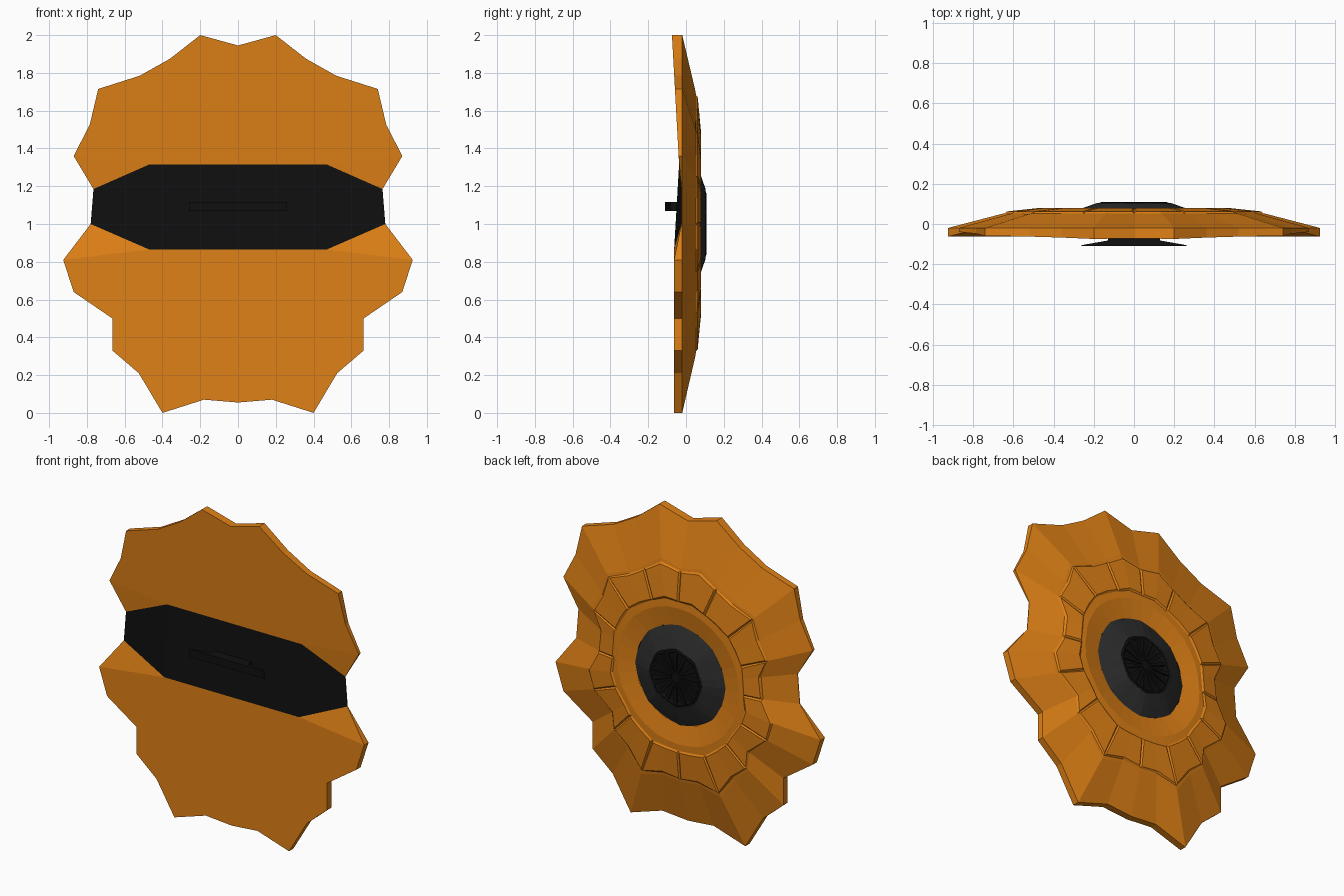
import bpy, bmesh, math
from mathutils import Vector

if "Cube" in bpy.data.objects:
    bpy.data.objects.remove(bpy.data.objects["Cube"])

def material(name, rgb):
    m = bpy.data.materials.new(name)
    m.diffuse_color = (*rgb, 1)
    m.use_nodes = True
    m.node_tree.nodes["Principled BSDF"].inputs["Base Color"].default_value = m.diffuse_color
    return m

ORANGE = material("orange", (0.74, 0.22, 0.008))
BLACK = material("black", (0.005, 0.005, 0.005))
GREY = material("dark_grey", (0.025, 0.025, 0.025))

def finish(bm, name, mat):
    mesh = bpy.data.meshes.new(name)
    bm.to_mesh(mesh)
    bm.free()
    mesh.materials.append(mat)
    ob = bpy.data.objects.new(name, mesh)
    bpy.context.collection.objects.link(ob)
    return ob

def bridge(bm, a, b):
    n = len(a)
    return [bm.faces.new((a[i], a[(i + 1) % n], b[(i + 1) % n], b[i])) for i in range(n)]

# Scalloped outline, right half from top to bottom, then mirrored
half = [(0, 1.945), (.2, 2), (.36, 1.875), (.52, 1.785), (.74, 1.715), (.785, 1.525),
        (.87, 1.36), (.765, 1.185), (.78, 1.0), (.925, .81), (.87, .64), (.665, .5),
        (.665, .33), (.525, .21), (.4, 0), (.18, .07), (0, .055)]
outline = half + [(-x, z) for x, z in reversed(half[1:-1])]
N = len(outline)

def front_y(z):
    if z > 1.3:
        return -.038 - (z - 1.34) * .055
    return -.024 if z > .95 else -.063

# Orange shell: flat scalloped front, pleated domed back
bm = bmesh.new()
front = [bm.verts.new((x, front_y(z), z)) for x, z in outline]
rim = [bm.verts.new((x, -.02, z)) for x, z in outline]
corner = {(sx, k): bm.verts.new((.47 * sx, front_y(z), z))
          for sx in (1, -1) for k, z in ((1, 1.315), (-1, .865))}
bm.faces.new(front[26:] + front[:7] + [corner[1, 1], corner[-1, 1]])
bm.faces.new(front[9:24] + [corner[-1, -1], corner[1, -1]])
for sx in (1, -1):
    for k, a, b in ((1, 6, 7), (-1, 9, 8)):
        bm.faces.new((corner[sx, k], front[a * sx], front[b * sx]))
bridge(bm, front, rim)

# (outline scale, circle radius, blend to circle, depth)
rings = [(.71, .68, .15, .05), (.69, .67, .25, .053), (.5, .47, .75, .073),
         (.43, .43, .95, .075), (.31, .31, 1, .055)]
prev, panels = rim, []
for j, (s, r, t, y) in enumerate(rings):
    ring = []
    for x, z in outline:
        d = Vector((x, z - 1))
        p = d.normalized() * (d.length * s * (1 - t) + r * t)
        ring.append(bm.verts.new((p.x, y, 1 + p.y)))
    faces = bridge(bm, prev, ring)
    if j == 2:
        panels = faces
    prev = ring
bmesh.ops.recalc_face_normals(bm, faces=bm.faces)
if panels[0].normal.y < 0:
    bmesh.ops.reverse_faces(bm, faces=bm.faces)
# Raised pleat panels around the back
for k in range(0, N, 2):
    bmesh.ops.inset_region(bm, faces=panels[k:k + 2], thickness=.012, depth=.008)
finish(bm, "scalloped_shell", ORANGE)

# Black band across the front
bm = bmesh.new()
top = [bm.verts.new((s * .47, front_y(1.315), 1.315)) for s in (-1, 1)]
low = [bm.verts.new((s * .47, front_y(.865), .865)) for s in (-1, 1)]
bm.faces.new((low[0], low[1], top[1], top[0]))
for i, s in enumerate((-1, 1)):
    a = bm.verts.new((s * .765, -.024, 1.185))
    b = bm.verts.new((s * .78, -.024, 1.0))
    f = bm.faces.new((top[i], low[i], b, a))
    f.normal_update()
    if f.normal.y > 0:
        f.normal_flip()
finish(bm, "front_band", BLACK)

# Flared handle on the band
prof = [(-.26, -.11), (.26, -.11), (.26, -.105), (.13, -.082), (.13, -.045),
        (-.13, -.045), (-.13, -.082), (-.26, -.105)]
bm = bmesh.new()
a = [bm.verts.new((x, y, 1.068)) for x, y in prof]
b = [bm.verts.new((x, y, 1.117)) for x, y in prof]
bridge(bm, a, b)
bm.faces.new(a)
bm.faces.new(b)
bmesh.ops.recalc_face_normals(bm, faces=bm.faces)
finish(bm, "front_handle", BLACK)

def lathe(name, profile, mat, wave):
    # Rings about the centre, alternately wavy, closed at the middle
    bm = bmesh.new()
    prev = None
    for r, y in profile:
        ring = []
        for i in range(32):
            t = i * math.tau / 32
            q = r * (1 + wave * math.cos(t * 8))
            ring.append(bm.verts.new((q * math.sin(t), y, 1 + q * math.cos(t))))
        if prev:
            bridge(bm, prev, ring)
        prev = ring
    bm.faces.new(prev)
    bmesh.ops.recalc_face_normals(bm, faces=bm.faces)
    if sum(f.normal.y * f.calc_area() for f in bm.faces) < 0:
        bmesh.ops.reverse_faces(bm, faces=bm.faces)
    return finish(bm, name, mat)

# Raised grey hub and its dark recessed eye
lathe("back_hub", [(.315, .053), (.26, .075), (.18, .104), (.17, .096)], GREY, .025)
lathe("hub_eye", [(.178, .1), (.165, .106), (.15, .098), (.05, .098), (.035, .102)], BLACK, .03)

# Radial spokes of the eye
bm = bmesh.new()
for k in range(16):
    t = k * math.tau / 16
    u = Vector((math.sin(t), 0, math.cos(t)))
    w = Vector((u.z, 0, -u.x))
    c = Vector((0, 0, 1))
    lo, hi = [], []
    for r, h in ((.03, -.006), (.165, -.013), (.165, .013), (.03, .006)):
        p = c + u * r + w * h
        lo.append(bm.verts.new(p + Vector((0, .095, 0))))
        hi.append(bm.verts.new(p + Vector((0, .109, 0))))
    bridge(bm, lo, hi)
    bm.faces.new(hi)
    bm.faces.new(lo)
bmesh.ops.recalc_face_normals(bm, faces=bm.faces)
finish(bm, "eye_spokes", BLACK)
